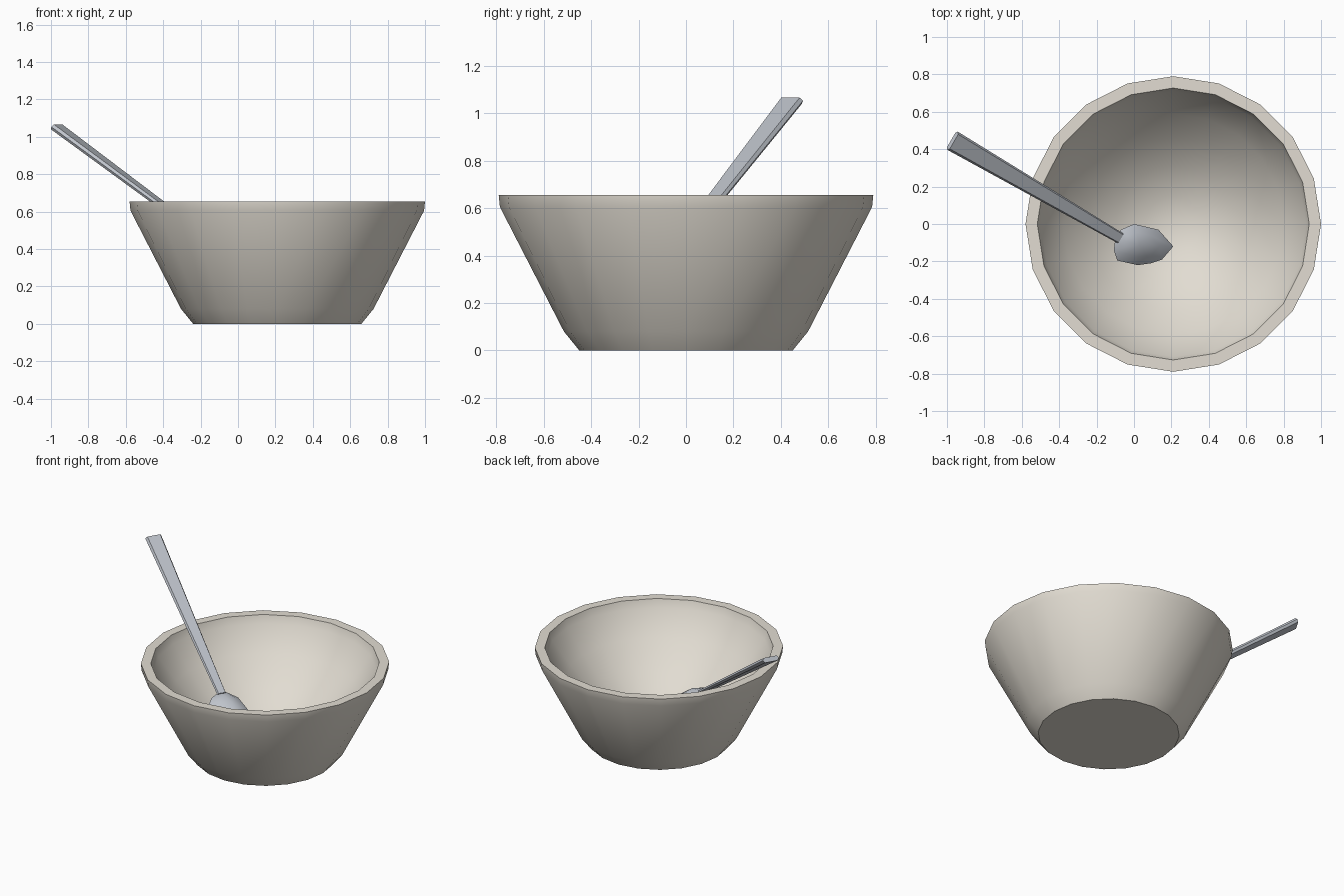
import bpy, math
from mathutils import Vector

if "Cube" in bpy.data.objects:
    bpy.data.objects.remove(bpy.data.objects["Cube"])


def material(name, rgb):
    m = bpy.data.materials.new(name)
    m.diffuse_color = (*rgb, 1)
    m.use_nodes = True
    m.node_tree.nodes["Principled BSDF"].inputs["Base Color"].default_value = m.diffuse_color
    return m


CERAMIC = material("ceramic", (0.76, 0.72, 0.645))
STEEL = material("steel", (0.52, 0.55, 0.60))


def make(name, verts, faces, mat, angle=35):
    me = bpy.data.meshes.new(name)
    me.from_pydata([tuple(v) for v in verts], [], faces)
    ob = bpy.data.objects.new(name, me)
    bpy.context.collection.objects.link(ob)
    me.materials.append(mat)
    bpy.ops.object.select_all(action='DESELECT')
    ob.select_set(True)
    bpy.context.view_layer.objects.active = ob
    bpy.ops.object.mode_set(mode='EDIT')
    bpy.ops.mesh.select_all(action='SELECT')
    bpy.ops.mesh.normals_make_consistent(inside=False)
    bpy.ops.object.mode_set(mode='OBJECT')
    bpy.ops.object.shade_smooth_by_angle(angle=math.radians(angle))
    return ob


def bridge(rows, n):
    """Quads joining consecutive closed rings of n vertices."""
    return [(r * n + i, r * n + (i + 1) % n, (r + 1) * n + (i + 1) % n, (r + 1) * n + i)
            for r in range(rows - 1) for i in range(n)]


# Bowl: 20-sided turned profile from foot, over the rim, to the rounded inner dish
N = 20
FLOOR = 0.10
profile = [(0.45, 0), (0.515, 0.08), (0.785, 0.605), (0.79, 0.655), (0.727, 0.655)]
profile += [(r, FLOOR + (0.60 - FLOOR) * (r / 0.71) ** 2) for r in (0.71, 0.59, 0.46, 0.31, 0.15)]
verts = [(0.21 + r * math.cos(2 * math.pi * i / N), r * math.sin(2 * math.pi * i / N), z)
         for r, z in profile for i in range(N)]
faces = bridge(len(profile), N)
faces.append(tuple(range(N)))
last = (len(profile) - 1) * N
verts.append((0.21, 0, FLOOR))
faces += [(last + i, last + (i + 1) % N, last + N) for i in range(N)]
make("bowl", verts, faces, CERAMIC)

# Spoon handle: flat hexagonal section tapering towards the head
top, low = Vector((-0.97, 0.445, 1.053)), Vector((-0.075, -0.075, 0.388))
along = (low - top).normalized()
side = Vector((-along.y, along.x, 0)).normalized()
up = side.cross(along)
up = up if up.z > 0 else -up
section = [(-1, 0), (-0.8, 1), (0.8, 1), (1, 0), (0.8, -1), (-0.8, -1)]
verts = [p + side * (w * a) + up * (t * b)
         for p, w, t in ((top, 0.056, 0.016), (low, 0.030, 0.012)) for a, b in section]
faces = bridge(2, 6) + [tuple(range(6)), tuple(range(6, 12))]
make("spoon_handle", verts, faces, STEEL, 20)

# Spoon head: thin domed shell turned face down
outline = [(-0.10, -0.08, 0.39), (-0.07, -0.03, 0.385), (0.0, 0.0, 0.355),
           (0.13, -0.03, 0.28), (0.21, -0.12, 0.22), (0.15, -0.19, 0.24),
           (0.09, -0.21, 0.265), (0.02, -0.22, 0.30), (-0.09, -0.195, 0.355),
           (-0.108, -0.14, 0.375)]
n = len(outline)
rim = [Vector(p) for p in outline]
apex = Vector((0.03, -0.11, 0.37))


def inner(drop):
    out = []
    for p in rim:
        q = apex.lerp(p, 0.6)
        q.z += 0.014 - drop
        out.append(q)
    return out


drop = 0.02
verts = (inner(0) + rim + inner(drop) + [apex, apex - Vector((0, 0, drop))])
faces = bridge(3, n)
faces += [(i, (i + 1) % n, 3 * n) for i in range(n)]
faces += [(2 * n + i, 2 * n + (i + 1) % n, 3 * n + 1) for i in range(n)]
make("spoon_head", verts, faces, STEEL, 60)
